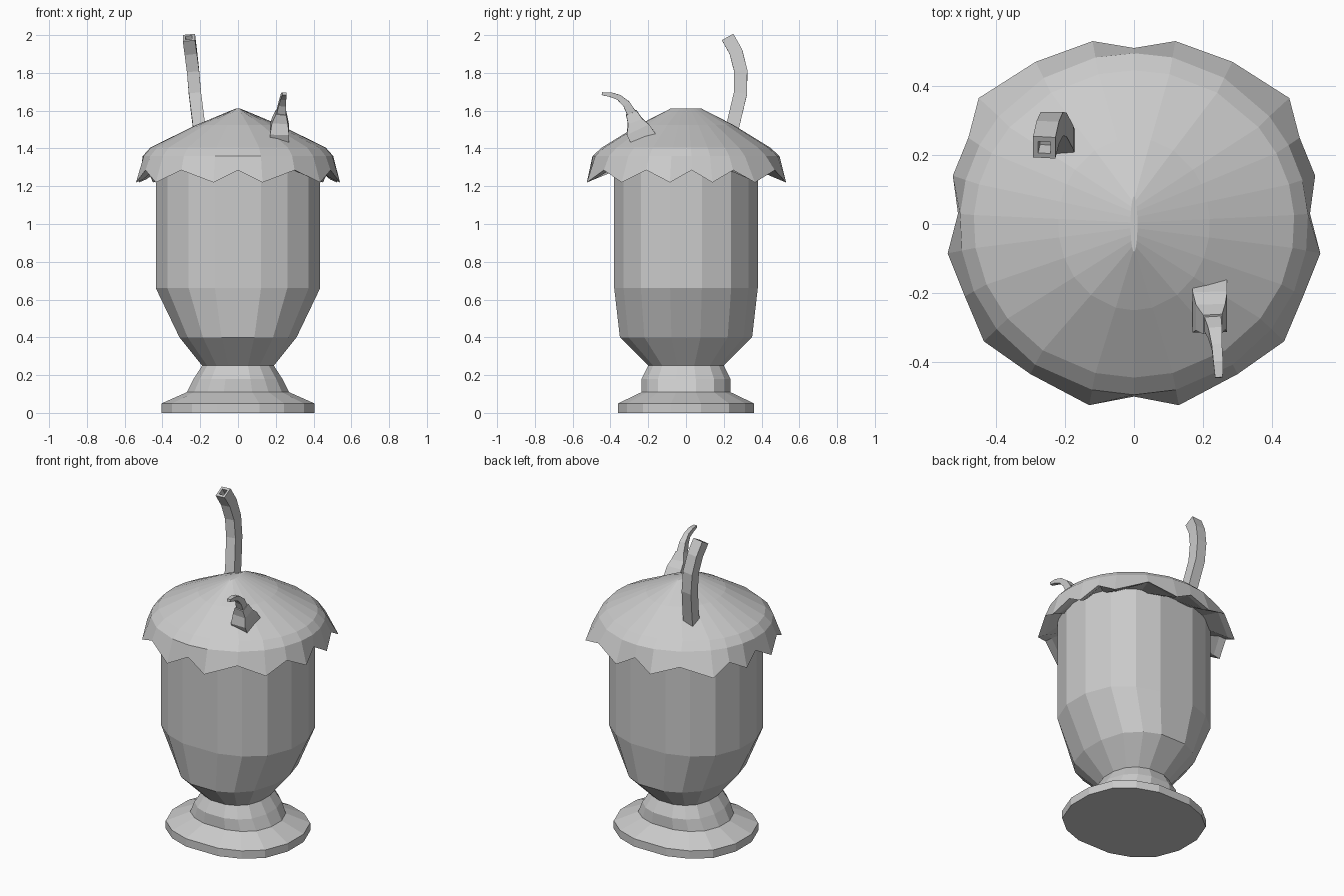
import bpy, bmesh
from mathutils import Vector

if "Cube" in bpy.data.objects:
    bpy.data.objects.remove(bpy.data.objects["Cube"])


def loft(name, rings, cap_start=True, cap_end=True):
    """Skin a stack of equal-length rings with flat faces."""
    bm = bmesh.new()
    loops = [[bm.verts.new(p) for p in r] for r in rings]
    n = len(rings[0])
    for a, b in zip(loops, loops[1:]):
        for i in range(n):
            j = (i + 1) % n
            bm.faces.new((a[i], a[j], b[j], b[i]))
    if cap_start:
        bm.faces.new(loops[0][::-1])
    if cap_end:
        bm.faces.new(loops[-1])
    bmesh.ops.recalc_face_normals(bm, faces=bm.faces)
    me = bpy.data.meshes.new(name)
    bm.to_mesh(me)
    bm.free()
    ob = bpy.data.objects.new(name, me)
    bpy.context.collection.objects.link(ob)
    return ob


def sweep(name, path, widths, hollow=0.0):
    """Square tube along a path; widths are (x, depth) per point."""
    pts = [Vector(p) for p in path]
    rings = []
    for i, p in enumerate(pts):
        t = (pts[min(i + 1, len(pts) - 1)] - pts[max(i - 1, 0)]).normalized()
        side = (Vector((1, 0, 0)) - t * t.x).normalized()
        up = t.cross(side)
        w, d = widths[i]
        rings.append([p + side * sx * w / 2 + up * sy * d / 2
                      for sx, sy in ((-1, -1), (1, -1), (1, 1), (-1, 1))])
    if hollow:
        lip = [pts[-1] + (v - pts[-1]) * hollow for v in rings[-1]]
        rings += [lip, [v - t * 0.05 for v in lip]]
    return loft(name, rings)


# Glass: one 16-sided rounded outline, scaled (x, y) at each height
half = [(.28, -1), (.60, -.87), (.86, -.63), (1, -.22),
        (1, .22), (.86, .63), (.60, .87), (.28, 1)]
outline = half + [(-x, y) for x, y in reversed(half)]


def glass_ring(rx, ry, z):
    return [(x * rx, y * ry, z) for x, y in outline]


foot_profile = [(.405, .36, 0), (.405, .36, .05), (.27, .235, .11),
                (.235, .235, .18), (.19, .20, .25)]
bowl_profile = [(.19, .20, .25), (.31, .35, .40),
                (.435, .38, .66), (.435, .38, 1.34)]
loft("glass_foot", [glass_ring(*p) for p in foot_profile])
loft("glass_bowl", [glass_ring(*p) for p in bowl_profile])

# Cream topping: scalloped hem, alternating high and low points
LO, HI = 1.22, 1.285
hem_half = [(.13, -.525, LO), (.30, -.435, HI), (.435, -.34, LO),
            (.49, -.21, HI), (.54, -.085, LO), (.51, .03, HI),
            (.525, .14, LO), (.48, .25, HI), (.45, .365, LO),
            (.285, .47, HI), (.12, .53, LO)]
hem = ([(0, -.50, HI)] + hem_half + [(0, .51, HI)]
       + [(-x, y, z) for x, y, z in reversed(hem_half)])


def dome_ring(rx, ry, z):
    dirs = [Vector((x, y)).normalized() for x, y, _ in hem]
    return [(d.x * rx, d.y * ry, z) for d in dirs]


loft("cream_topping", [
    dome_ring(.42, .37, 1.31),
    [(x * .93, y * .93, z + .015) for x, y, z in hem],
    hem,
    dome_ring(.505, .495, 1.36),
    dome_ring(.465, .445, 1.405),
    dome_ring(.22, .25, 1.525),
    dome_ring(.01, .08, 1.612)])

# Bent drinking straw with an open end
sweep("drinking_straw",
      [(-.20, .225, 1.42), (-.208, .25, 1.53), (-.228, .288, 1.69),
       (-.238, .29, 1.81), (-.25, .265, 1.91), (-.26, .222, 1.987)],
      [(.065, .07)] * 6, hollow=.55)

# Fruit stub with a thin curved stem
sweep("fruit_stub",
      [(.22, -.22, 1.44), (.22, -.255, 1.50), (.222, -.27, 1.545), (.228, -.29, 1.59)],
      [(.10, .14), (.10, .13), (.085, .08), (.055, .06)])
sweep("fruit_stem",
      [(.227, -.285, 1.58), (.235, -.315, 1.635), (.24, -.355, 1.67),
       (.244, -.40, 1.685), (.246, -.445, 1.69)],
      [(.05, .05), (.04, .04), (.03, .03), (.028, .025), (.022, .015)])
